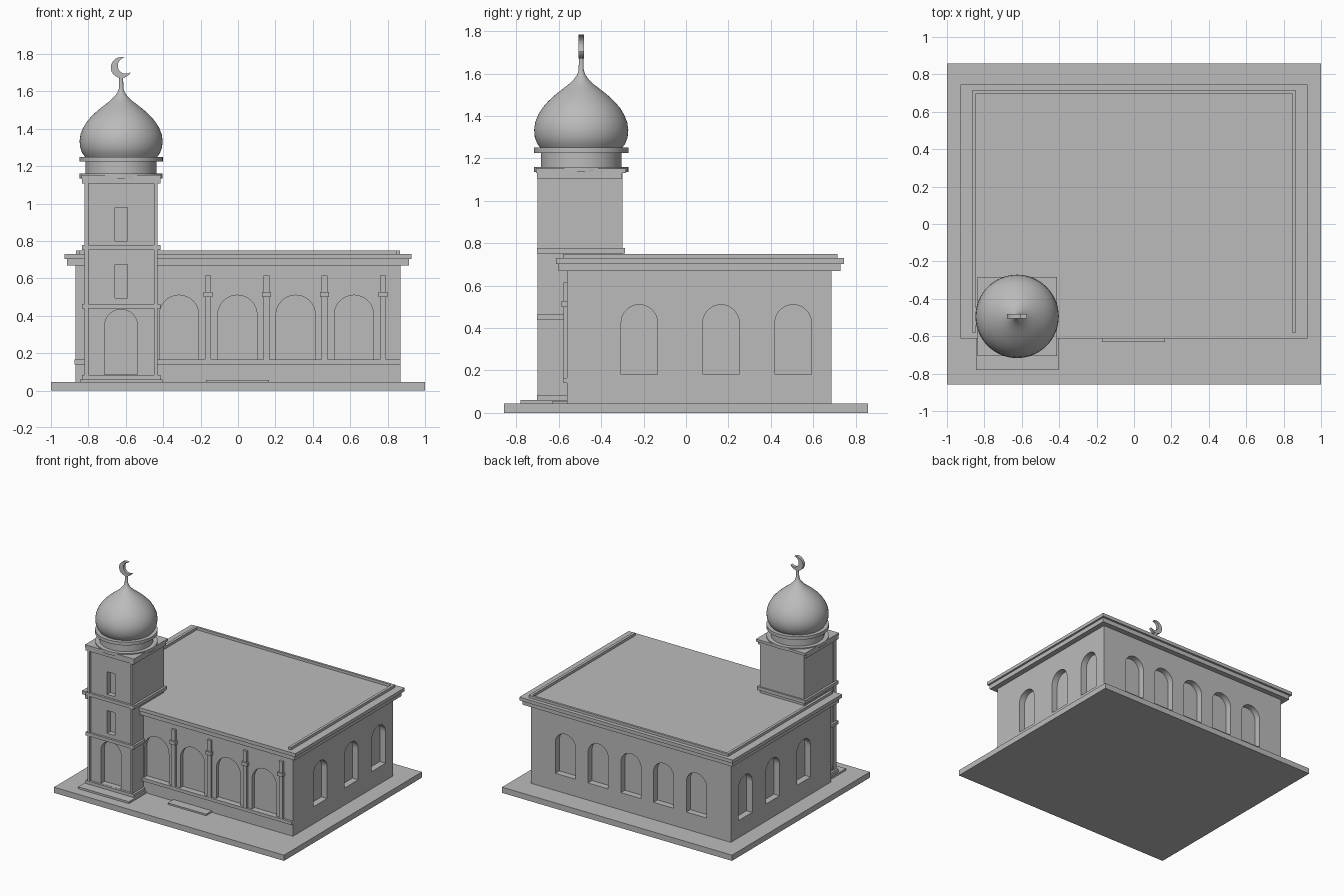
import bpy, bmesh
from math import cos, sin, pi, atan2, radians
from mathutils import Matrix

if "Cube" in bpy.data.objects:
    bpy.data.objects.remove(bpy.data.objects["Cube"], do_unlink=True)

stone = bpy.data.materials.new("grey stone")
stone.use_nodes = True
COLOUR = (0.5, 0.5, 0.5, 1)
stone.diffuse_color = COLOUR
stone.node_tree.nodes["Principled BSDF"].inputs["Base Color"].default_value = COLOUR


def finish(name, bm):
    bmesh.ops.recalc_face_normals(bm, faces=bm.faces)
    mesh = bpy.data.meshes.new(name)
    bm.to_mesh(mesh)
    bm.free()
    mesh.materials.append(stone)
    ob = bpy.data.objects.new(name, mesh)
    bpy.context.collection.objects.link(ob)
    return ob


def add_box(bm, x0, x1, y0, y1, z0, z1):
    centre = Matrix.Translation(((x0 + x1) / 2, (y0 + y1) / 2, (z0 + z1) / 2))
    size = Matrix.Diagonal((x1 - x0, y1 - y0, z1 - z0, 1))
    bmesh.ops.create_cube(bm, size=1, matrix=centre @ size)


def boxes(name, *extents):
    bm = bmesh.new()
    for e in extents:
        add_box(bm, *e)
    return finish(name, bm)


def add_prism(bm, outline, depth, matrix):
    """Extrude an outline in local xz by +-depth along local y."""
    face = bm.faces.new([bm.verts.new((x, -depth, z)) for x, z in outline])
    ext = bmesh.ops.extrude_face_region(bm, geom=[face])["geom"]
    new = [v for v in ext if isinstance(v, bmesh.types.BMVert)]
    bmesh.ops.translate(bm, verts=new, vec=(0, 2 * depth, 0))
    verts = list(face.verts) + new
    bmesh.ops.transform(bm, matrix=matrix, verts=list(set(verts)))


def add_arch(bm, x, y, turn, width, z0, z1, depth):
    r = width / 2
    arc = [(r * cos(pi * i / 16), z1 - r + r * sin(pi * i / 16)) for i in range(17)]
    place = Matrix.Translation((x, y, 0)) @ Matrix.Rotation(turn, 4, 'Z')
    add_prism(bm, [(-r, z0), (r, z0)] + arc, depth, place)


def carve(ob, bm):
    cutter = finish("opening_cutter", bm)
    mod = ob.modifiers.new("openings", 'BOOLEAN')
    mod.operation = 'DIFFERENCE'
    mod.solver = 'EXACT'
    mod.object = cutter
    bpy.context.view_layer.objects.active = ob
    bpy.ops.object.modifier_apply(modifier=mod.name)
    bpy.data.objects.remove(cutter, do_unlink=True)


def lathe(name, profile, x, y, steps=64):
    bm = bmesh.new()
    rings = [[bm.verts.new((x + r * cos(2 * pi * i / steps), y + r * sin(2 * pi * i / steps), z))
              for i in range(steps)] for r, z in profile]
    for a, b in zip(rings, rings[1:]):
        for i in range(steps):
            j = (i + 1) % steps
            bm.faces.new((a[i], a[j], b[j], b[i]))
    bm.faces.new(rings[0])
    bm.faces.new(rings[-1])
    ob = finish(name, bm)
    bpy.ops.object.select_all(action='DESELECT')
    ob.select_set(True)
    bpy.context.view_layer.objects.active = ob
    bpy.ops.object.shade_smooth_by_angle(angle=radians(35))
    return ob


# Ground slab and steps
boxes("ground_slab", (-1, 1, -0.857, 0.857, 0, 0.045))
boxes("entrance_step", (-0.17, 0.165, -0.63, -0.55, 0.04, 0.057))
boxes("tower_step", (-0.845, -0.403, -0.78, -0.55, 0.04, 0.06))

# Hall walls with arched recesses on every side
HALL_X, FRONT, BACK = 0.87, -0.56, 0.685
walls = boxes("hall_walls", (-HALL_X, HALL_X, FRONT, BACK, 0.04, 0.68))
cut = bmesh.new()
for i in range(4):
    add_arch(cut, -0.315 + 0.3117 * i, FRONT, 0, 0.21, 0.165, 0.51, 0.03)
for i in range(-2, 3):
    add_arch(cut, 0.285 * i, BACK, 0, 0.175, 0.18, 0.51, 0.05)
for side in (-1, 1):
    for y in (-0.22, 0.165, 0.505):
        add_arch(cut, side * HALL_X, y, pi / 2, 0.172, 0.18, 0.51, 0.05)
carve(walls, cut)

# Front sill and slim columns with collars
boxes("front_sill", (-0.875, 0.87, -0.578, -0.55, 0.14, 0.165))
for i in range(4):
    x = -0.16 + 0.3117 * i
    boxes("front_column", (x - 0.016, x + 0.016, -0.577, -0.55, 0.16, 0.615),
          (x - 0.024, x + 0.024, -0.587, -0.55, 0.5, 0.528))

# Cornice and roof edge strips
boxes("cornice", (-0.913, 0.913, -0.6, 0.728, 0.668, 0.705),
      (-0.928, 0.928, -0.613, 0.745, 0.703, 0.73))
boxes("roof_edge", (-0.867, -0.846, -0.58, 0.715, 0.72, 0.75),
      (0.846, 0.867, -0.58, 0.715, 0.72, 0.75),
      (-0.867, 0.867, 0.697, 0.715, 0.72, 0.75))

# Tower shaft with door and windows
TX, TY = -0.625, -0.494
shaft = boxes("tower_shaft", (-0.818, -0.432, -0.685, -0.3, 0.04, 1.133))
cut = bmesh.new()
add_arch(cut, TX, -0.685, 0, 0.176, 0.085, 0.434, 0.045)
for z in (0.495, 0.8):
    add_box(cut, TX - 0.033, TX + 0.033, -0.75, -0.645, z, z + 0.178)
carve(shaft, cut)

# Tower corner posts and bands
boxes("tower_posts", (-0.82, -0.8, -0.7, -0.66, 0.05, 1.133),
      (-0.45, -0.43, -0.7, -0.66, 0.05, 1.133))
boxes("tower_bands", *[(-0.835, -0.415, -0.702, -0.288 if z == 0.752 else -0.302, z, z + 0.026)
                       for z in (0.058, 0.438, 0.752, 1.106)])
boxes("tower_cap", (-0.837, -0.411, -0.707, -0.283, 1.132, 1.152))

# Round drum and dome
lathe("drum", [(0.222, 1.135), (0.222, 1.16), (0.19, 1.16), (0.19, 1.225),
               (0.223, 1.225), (0.223, 1.25), (0.19, 1.25)], TX, TY)
lathe("dome", [(0.19, 1.245), (0.208, 1.27), (0.219, 1.3), (0.222, 1.335), (0.217, 1.37),
               (0.203, 1.405), (0.183, 1.438), (0.155, 1.47), (0.12, 1.502), (0.088, 1.527),
               (0.058, 1.55), (0.035, 1.573), (0.02, 1.593), (0.012, 1.615),
               (0.011, 1.68)], TX, TY)

# Crescent finial: outer arc followed by the inner arc back
R, r, dx, dz = 0.056, 0.043, 0.024, 0.01
tilt = atan2(dz, dx)
d = (dx * dx + dz * dz) ** 0.5
px = (R * R - r * r + d * d) / (2 * d)
pz = (R * R - px * px) ** 0.5
a_out, a_in = atan2(pz, px), atan2(pz, px - d)
N = 24
outer = [(R * cos(a), R * sin(a)) for a in
         [a_out + (2 * pi - 2 * a_out) * i / N for i in range(N + 1)]]
inner = [(d + r * cos(a), r * sin(a)) for a in
         [2 * pi - a_in - (2 * pi - 2 * a_in) * i / N for i in range(1, N)]]
bm = bmesh.new()
add_prism(bm, outer + inner, 0.012,
          Matrix.Translation((TX + 0.001, TY, 1.727)) @ Matrix.Rotation(-tilt, 4, 'Y'))
finish("crescent", bm)
